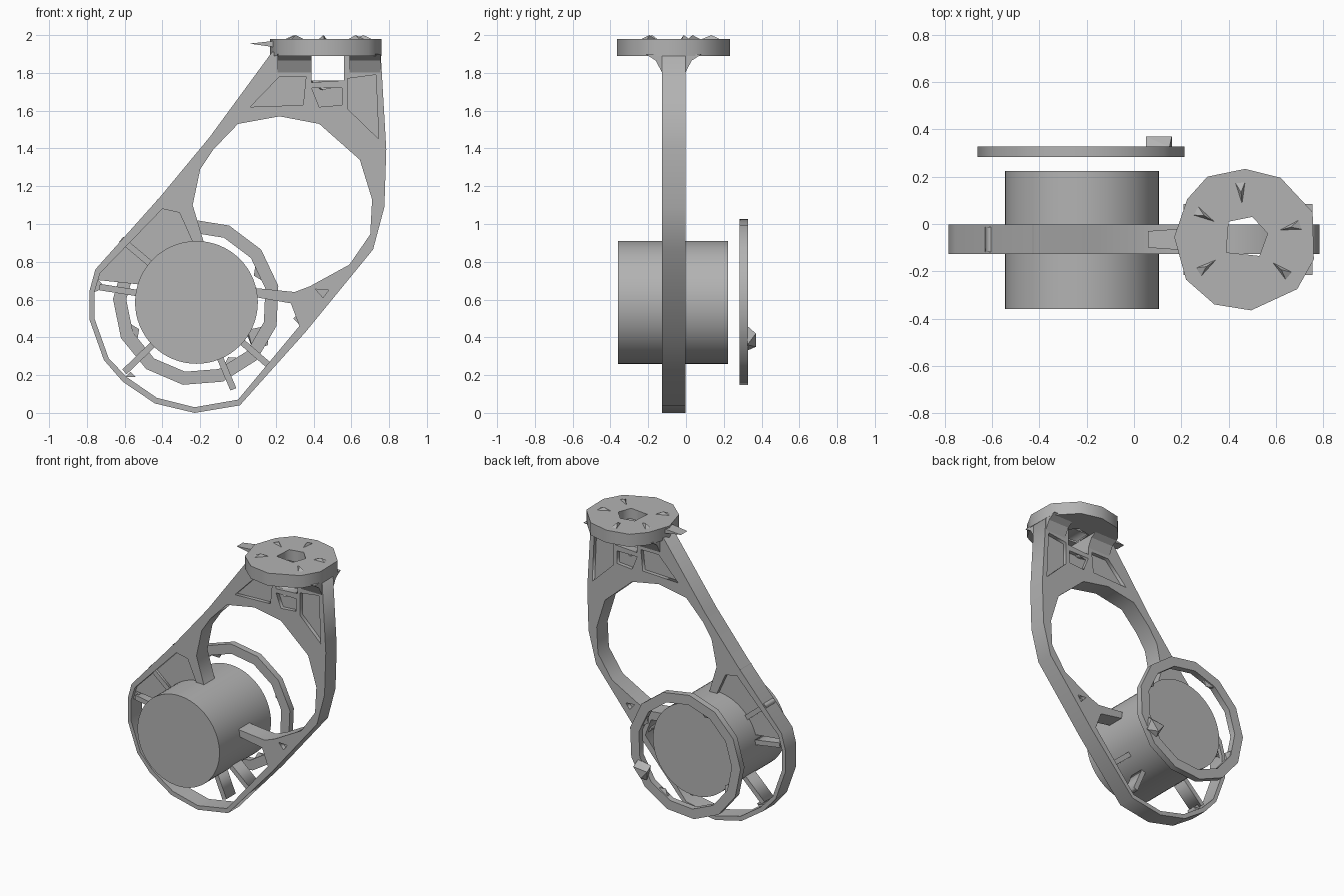
import bpy, bmesh, math
from mathutils import Vector, Matrix

cube = bpy.data.objects.get("Cube")
if cube:
    bpy.data.objects.remove(cube, do_unlink=True)

grey = bpy.data.materials.new("plain grey")
grey.use_nodes = True
COLOR = (0.45, 0.45, 0.45, 1)
grey.diffuse_color = COLOR
grey.node_tree.nodes["Principled BSDF"].inputs["Base Color"].default_value = COLOR

MID_Y = -0.065                      # middle plane of the arm
HUB = Vector((-0.22, 0.585))        # hub centre in x, z


def plate(name, loops, thick, y=MID_Y, flat=False, at=0):
    """Extruded outline with holes; upright in x-z, or lying flat in x-y."""
    cu = bpy.data.curves.new(name, 'CURVE')
    cu.dimensions, cu.fill_mode, cu.extrude = '2D', 'BOTH', thick / 2
    for pts in loops:
        sp = cu.splines.new('POLY')
        sp.points.add(len(pts) - 1)
        for p, (a, b) in zip(sp.points, pts):
            p.co = (a, b, 0, 1)
        sp.use_cyclic_u = True
    ob = bpy.data.objects.new(name, cu)
    bpy.context.collection.objects.link(ob)
    if flat:
        ob.location.z = at
    else:
        ob.location.y = y
        ob.rotation_euler.x = math.pi / 2
    bpy.ops.object.select_all(action='DESELECT')
    ob.select_set(True)
    bpy.context.view_layer.objects.active = ob
    bpy.ops.object.convert(target='MESH')
    ob = bpy.context.object
    ob.data.materials.clear()
    ob.data.materials.append(grey)
    return ob


def hull(name, pts):
    """Convex faceted solid around a few points."""
    bm = bmesh.new()
    for p in pts:
        bm.verts.new(p)
    bmesh.ops.convex_hull(bm, input=bm.verts)
    bmesh.ops.recalc_face_normals(bm, faces=bm.faces)
    me = bpy.data.meshes.new(name)
    bm.to_mesh(me)
    bm.free()
    me.materials.append(grey)
    ob = bpy.data.objects.new(name, me)
    bpy.context.collection.objects.link(ob)
    return ob


def ngon(c, r, n, start=0):
    return [(c[0] + r * math.cos(start + math.tau * i / n),
             c[1] + r * math.sin(start + math.tau * i / n)) for i in range(n)]


def polar(deg, r):
    a = math.radians(deg)
    return HUB + r * Vector((math.cos(a), math.sin(a)))


# Arm frame: outer rim, big opening, pockets and neck window
outline = [(.17, 1.9), (-.15, 1.46), (-.41, 1.146), (-.755, .76), (-.785, .65),
           (-.785, .49), (-.71, .28), (-.61, .165), (-.44, .05), (-.23, 0),
           (.01, .04), (.355, .425), (.715, .865), (.775, 1.09), (.785, 1.395),
           (.755, 1.9)]
opening = [(0, 1.53), (.22, 1.57), (.43, 1.53), (.645, 1.34), (.71, 1.13),
           (.7, .945), (.59, .785), (.38, .67), (.3, .64), (.1, .66),
           (-.18, .9), (-.24, 1.1), (-.2, 1.29), (-.13, 1.395)]
lobe = [(-.4, 1.08), (-.31, 1.06), (-.22, .86), (.05, .62), (.28, .58),
        (.325, .46), (0, .07), (-.23, .03), (-.43, .08), (-.59, .19),
        (-.685, .29), (-.76, .5), (-.76, .64), (-.73, .74)]
left_pocket = [(.22, 1.78), (.36, 1.78), (.345, 1.63), (.065, 1.62)]
right_pocket = [(.58, 1.77), (.73, 1.79), (.745, 1.45), (.58, 1.61)]
low_pocket = [(.39, 1.72), (.55, 1.72), (.55, 1.63), (.43, 1.62)]
window = [(.39, 1.91), (.56, 1.91), (.56, 1.76), (.39, 1.75)]
nicks = [[(-.43, 1.13), (-.35, 1.12), (-.385, 1.09)],
         [(.41, .655), (.48, .65), (.45, .61)]]
outline[0], outline[-1] = (.18, 1.91), (.755, 1.91)
window[0], window[1] = (.39, 1.9), (.56, 1.9)
plate("arm_frame", [outline, opening, lobe, left_pocket, right_pocket,
                    low_pocket, window] + nicks, 0.124)

# Recessed webs inside the pockets
bolt_spots = [(-.74, .675), (-.57, .19), (-.05, .11), (.32, .5)]
plate("lobe_web", [lobe] + [ngon(p, .028, 4) for p in bolt_spots[:2] + bolt_spots[3:]], 0.07)
for side, pocket in (("left", left_pocket), ("right", right_pocket), ("low", low_pocket)):
    plate(side + "_neck_web", [pocket], 0.07)
for i, nick in enumerate(nicks):
    plate(f"nick_web_{i}", [nick], 0.06)

# Radial ribs from the hub to the rim
for deg, reach in ((140, .52), (171, .52), (224, .53), (293, .5), (319, .5)):
    d = Vector((-math.sin(math.radians(deg)), math.cos(math.radians(deg)))) * .017
    a, b = polar(deg, .3), polar(deg, reach)
    plate(f"rib_{deg}", [[a + d, a - d, b - d, b + d]], 0.105)

# Hub drum
bpy.ops.mesh.primitive_cylinder_add(vertices=64, radius=.325, depth=.583,
                                    location=(HUB.x, -.068, HUB.y),
                                    rotation=(math.pi / 2, 0, 0))
drum = bpy.context.object
drum.name = "hub_drum"
drum.data.materials.append(grey)
bpy.ops.object.shade_smooth_by_angle(angle=math.radians(30))

# Loose ring behind the drum, with inner and rear wedges
ring = plate("rear_ring", [ngon(HUB, .442, 13, .2), ngon(HUB, .372, 13, .2)], .045, y=.305)
for deg in (25, 115, 205, 300):
    a, b, t = polar(deg - 9, .38), polar(deg + 9, .38), polar(deg, .335)
    hull(f"ring_wedge_{deg}", [(p.x, y, p.y) for p in (a, b) for y in (.288, .322)]
         + [(t.x, .305, t.y)])
hull("ring_catch", [(.05, .325, .44), (.15, .325, .46), (.16, .325, .36), (.08, .325, .33),
                    (.05, .37, .41), (.16, .37, .42), (.1, .37, .35)])

# Top disc with a square-ish hole
disc = [(.47, .233), (.62, .195), (.755, .05), (.76, -.15), (.69, -.275), (.495, -.365),
        (.34, -.34), (.22, -.235), (.17, -.055), (.225, .105), (.31, .2)]
hole = [(.4, .01), (.5, .03), (.565, -.04), (.53, -.135), (.39, -.12)]
plate("top_disc", [disc, hole], .09, flat=True, at=1.935)

# Low facets on the disc and a pointed tab at its edge
centre = Vector((.47, -.065))
for deg in (15, 95, 150, 215, 320):
    u = Vector((math.cos(math.radians(deg)), math.sin(math.radians(deg))))
    v = Vector((-u.y, u.x)) * .025
    a, b, m = centre + u * .14, centre + u * .25, centre + u * .2
    hull(f"disc_facet_{deg}", [(*(b + v), 1.975), (*(b - v), 1.975), (*a, 1.975), (*m, 2.0)])
hull("disc_tab", [(.06, -.03, 1.955), (.06, -.1, 1.955), (.2, -.02, 1.97),
                  (.2, -.11, 1.97), (.2, -.02, 1.935), (.2, -.11, 1.935)])

# Flared gussets between neck and disc
for side, x0, x1 in (("left", .18, .39), ("right", .56, .755)):
    for face, s in (("front", -1), ("back", 1)):
        prof = [(0, 1.9), (.15, 1.9), (.095, 1.865), (.061, 1.8), (0, 1.8)]
        lip = .03
        # lower half and upper flare are separate to keep the hollow curve
        for part, ids in (("lower", (0, 2, 3, 4)), ("upper", (0, 1, 2))):
            hull(f"{face}_{side}_{part}_gusset",
                 [(x, MID_Y + s * prof[i][0], prof[i][1]) for x in (x0 + lip, x1) for i in ids])

# Tilted wedge in the neck window
hull("neck_wedge", [(.39, -.1, 1.76), (.39, -.03, 1.72), (.55, -.1, 1.73),
                    (.55, -.03, 1.76), (.45, -.125, 1.71), (.45, -.005, 1.71)])
